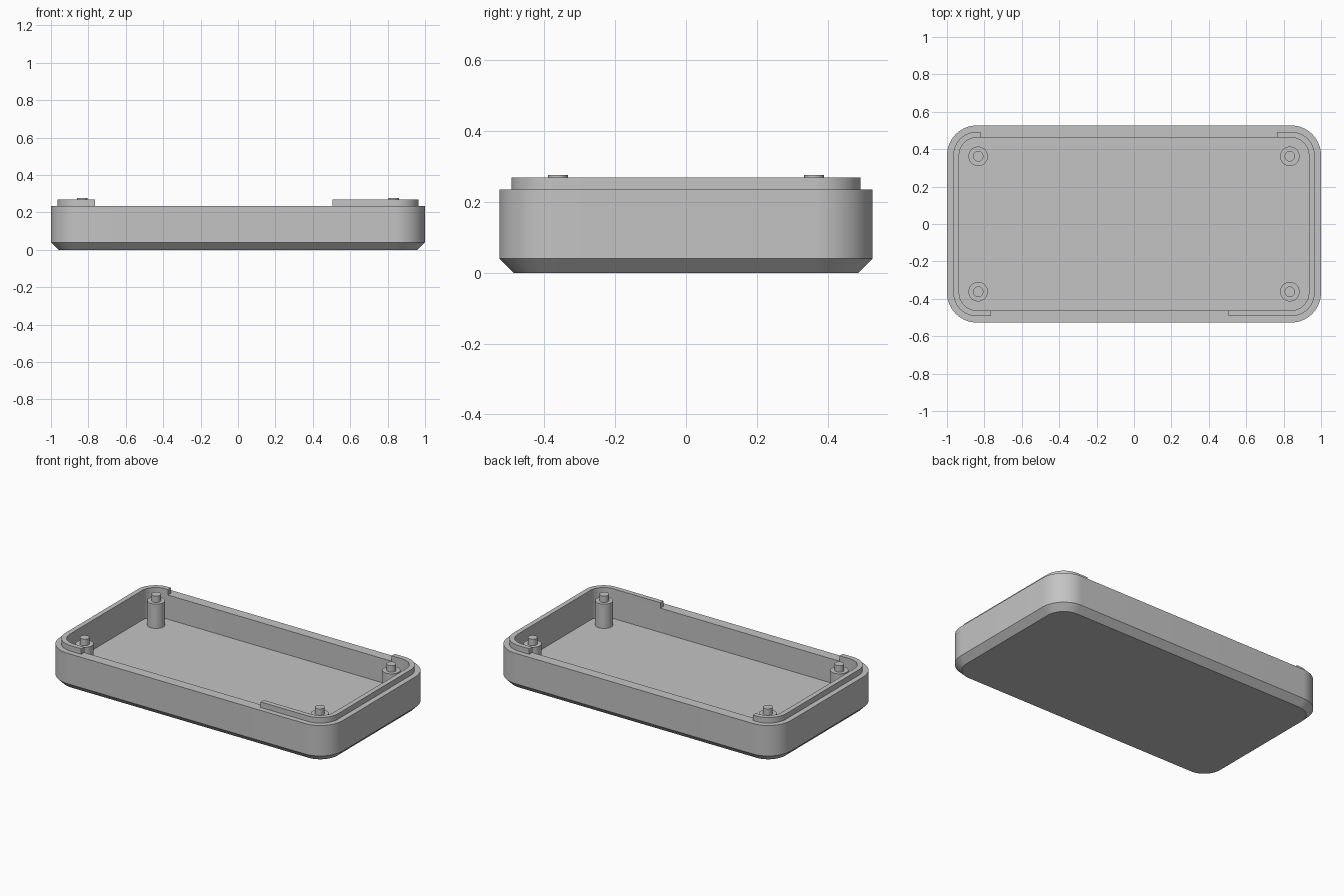
import bpy, bmesh, math

default = bpy.data.objects.get("Cube")
if default:
    bpy.data.objects.remove(default, do_unlink=True)

HALF_X, HALF_Y, RADIUS = 1.0, 0.527, 0.16
RIM, LIP_TOP, FLOOR, WALL = 0.235, 0.27, 0.08, 0.065
LIP_INSET, CHAMFER, STEPS = 0.034, 0.04, 16

grey = bpy.data.materials.new("grey_plastic")
grey.use_nodes = True
colour = (0.55, 0.55, 0.55, 1)
grey.diffuse_color = colour
grey.node_tree.nodes["Principled BSDF"].inputs["Base Color"].default_value = colour


def finish(name, bm):
    bmesh.ops.recalc_face_normals(bm, faces=bm.faces)
    mesh = bpy.data.meshes.new(name)
    bm.to_mesh(mesh)
    bm.free()
    mesh.materials.append(grey)
    obj = bpy.data.objects.new(name, mesh)
    bpy.context.collection.objects.link(obj)
    bpy.ops.object.select_all(action='DESELECT')
    obj.select_set(True)
    bpy.context.view_layer.objects.active = obj
    bpy.ops.object.shade_smooth_by_angle(angle=math.radians(30))
    return obj


def corner(inset, sx, sy):
    """Arc of one rounded corner, running counter-clockwise."""
    start = {(1, -1): -90, (1, 1): 0, (-1, 1): 90, (-1, -1): 180}[sx, sy]
    r = RADIUS - inset
    angles = [math.radians(start + 90 * i / STEPS) for i in range(STEPS + 1)]
    return [(sx * (HALF_X - RADIUS) + r * math.cos(a),
             sy * (HALF_Y - RADIUS) + r * math.sin(a)) for a in angles]


def rounded_rect(inset):
    return (corner(inset, 1, -1) + corner(inset, 1, 1)
            + corner(inset, -1, 1) + corner(inset, -1, -1))


def circle(cx, cy, r, n=32):
    return [(cx + r * math.cos(math.tau * i / n),
             cy + r * math.sin(math.tau * i / n)) for i in range(n)]


def loft(name, sections):
    """Skin through (outline, z) sections and cap both ends."""
    bm = bmesh.new()
    rings = [[bm.verts.new((x, y, z)) for x, y in pts] for pts, z in sections]
    for a, b in zip(rings, rings[1:]):
        for i in range(len(a)):
            j = (i + 1) % len(a)
            bm.faces.new((a[i], a[j], b[j], b[i]))
    bm.faces.new(rings[0])
    bm.faces.new(rings[-1])
    return finish(name, bm)


def lip(name, side, front_x, back_x):
    """Raised lip around one end, between two ends on the long walls."""
    def path(inset):
        y = HALF_Y - inset
        if side > 0:
            return [(front_x, -y)] + corner(inset, 1, -1) + corner(inset, 1, 1) + [(back_x, y)]
        return [(back_x, y)] + corner(inset, -1, 1) + corner(inset, -1, -1) + [(front_x, -y)]

    bm = bmesh.new()
    rows = [[bm.verts.new((x, y, z)) for x, y in path(inset)]
            for inset, z in ((LIP_INSET, RIM), (LIP_INSET, LIP_TOP),
                             (WALL, LIP_TOP), (WALL, RIM))]
    for a, b in zip(rows, rows[1:]):
        for i in range(len(a) - 1):
            bm.faces.new((a[i], a[i + 1], b[i + 1], b[i]))
    for end in (0, -1):
        bm.faces.new([row[end] for row in rows])
    return finish(name, bm)


# Hollow tray with a chamfered base
loft("tray", [(rounded_rect(CHAMFER), 0), (rounded_rect(0), CHAMFER),
              (rounded_rect(0), RIM), (rounded_rect(WALL), RIM),
              (rounded_rect(WALL), FLOOR)])

# Locating lips at both ends
lip("left_lip", 1, 0.505, 0.765)
lip("right_lip", -1, -0.765, -0.82)

# Stepped corner posts with pegs
for sx, side in ((1, "left"), (-1, "right")):
    for sy, end in ((-1, "front"), (1, "back")):
        cx, cy = sx * 0.833, sy * 0.362
        loft(f"{end}_{side}_post",
             [(circle(cx, cy, 0.052), FLOOR), (circle(cx, cy, 0.052), RIM),
              (circle(cx, cy, 0.028), RIM), (circle(cx, cy, 0.028), 0.276)])
